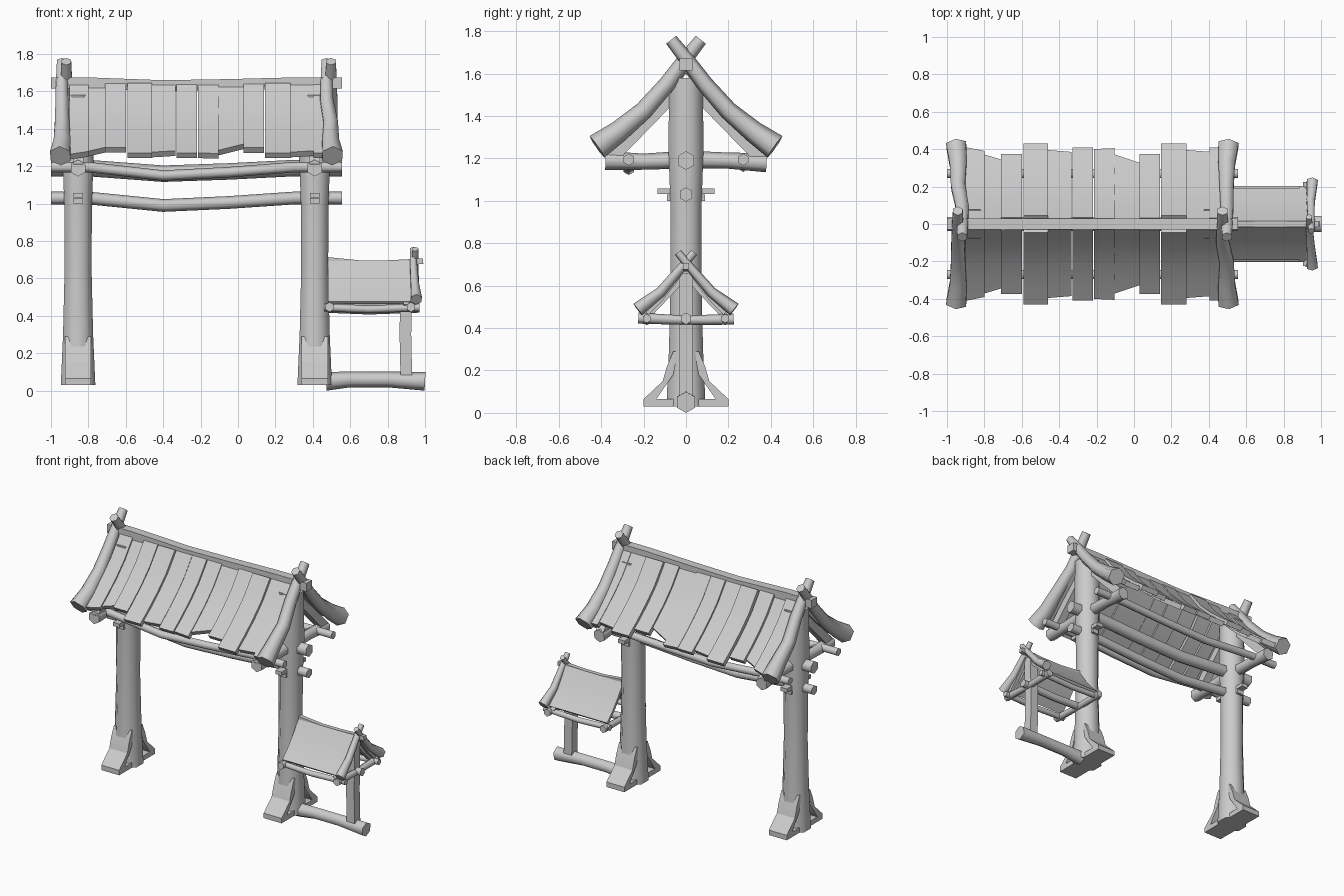
import bpy, bmesh, math
from mathutils import Vector

cube = bpy.data.objects.get("Cube")
if cube:
    bpy.data.objects.remove(cube, do_unlink=True)

wood = bpy.data.materials.new("grey wood")
wood.use_nodes = True
wood.diffuse_color = (0.6, 0.6, 0.6, 1)
wood.node_tree.nodes["Principled BSDF"].inputs["Base Color"].default_value = (0.6, 0.6, 0.6, 1)


def finish(bm, name, angle):
    bmesh.ops.recalc_face_normals(bm, faces=bm.faces)
    mesh = bpy.data.meshes.new(name)
    bm.to_mesh(mesh)
    bm.free()
    mesh.materials.append(wood)
    obj = bpy.data.objects.new(name, mesh)
    bpy.context.collection.objects.link(obj)
    bpy.ops.object.select_all(action='DESELECT')
    obj.select_set(True)
    bpy.context.view_layer.objects.active = obj
    bpy.ops.object.shade_smooth_by_angle(angle=math.radians(angle))
    return obj


def skin(bm, rings):
    """Join equal rings of points into a closed, capped body."""
    loops = [[bm.verts.new(p) for p in ring] for ring in rings]
    n = len(loops[0])
    for a, b in zip(loops, loops[1:]):
        for i in range(n):
            j = (i + 1) % n
            bm.faces.new((a[i], a[j], b[j], b[i]))
    bm.faces.new(loops[0])
    bm.faces.new(loops[-1])


def log(name, path, radii, sides=6, turn=0.0, angle=65):
    """Tapered log along a path, one corner facing up."""
    pts = [Vector(p) for p in path]
    if not isinstance(radii, (list, tuple)):
        radii = [radii] * len(pts)
    rings = []
    for i, p in enumerate(pts):
        t = (pts[min(i + 1, len(pts) - 1)] - pts[max(i - 1, 0)]).normalized()
        ref = Vector((0, 1, 0)) if abs(t.z) > 0.95 else Vector((0, 0, 1))
        side = t.cross(ref).normalized()
        up = side.cross(t)
        rings.append([p + radii[i] * (up * math.cos(a) + side * math.sin(a))
                      for a in (turn + math.tau * k / sides for k in range(sides))])
    bm = bmesh.new()
    skin(bm, rings)
    return finish(bm, name, angle)


def box(name, x, y, z):
    bm = bmesh.new()
    skin(bm, [[(x[0], a, c), (x[1], a, c), (x[1], b, c), (x[0], b, c)]
              for a, b, c in ((*y, z[0]), (*y, z[1]))])
    return finish(bm, name, 30)


def sheet(bm, profile, x0, x1, len0, len1, thick, side, lift=0.0):
    """Bent board hanging from the ridge; len0 and len1 are its reach at each edge."""
    rings = []
    for i, (y, z) in enumerate(profile):
        a = Vector(profile[max(i - 1, 0)])
        b = Vector(profile[min(i + 1, len(profile) - 1)])
        d = (b - a).normalized()
        n = Vector((-d.y, d.x))
        ring = []
        for x, reach, h in ((x0, len0, 0), (x1, len1, 0), (x1, len1, 1), (x0, len0, 1)):
            s = reach / profile[-1][0]
            drop = (s - 1) * y * d.y / d.x
            off = n * (lift + (h - 0.5) * thick)
            ring.append((x, side * (y * s + off.x), z + drop + off.y))
        rings.append(ring)
    skin(bm, rings)


# Gate posts with their feet, pegs, cross beams and rafters
foot = [(0.05, 0.03), (0.2, 0.03), (0.2, 0.065), (0.11, 0.15), (0.09, 0.22),
        (0.06, 0.29), (0.04, 0.29), (0.06, 0.18), (0.14, 0.065), (0.05, 0.065)]
for label, px in (("right", -0.855), ("left", 0.41)):
    log(f"{label}_post", [(px, 0, z) for z in (0.03, 0.3, 0.65, 1.0, 1.25, 1.58)],
        [0.1, 0.087, 0.078, 0.08, 0.09, 0.085], 8, math.pi / 8, 50)
    for side in (-1, 1):
        bm = bmesh.new()
        skin(bm, [[(px + dx, side * y, z) for y, z in foot] for dx in (-0.07, 0.07)])
        finish(bm, f"{label}_foot_brace", 30)
        log(f"{label}_rafter", [(px, 0, 1.56), (px, side * 0.36, 1.19)], 0.04, 4, math.pi / 4, 30)
    box(f"{label}_upper_peg", (px - 0.025, px + 0.025), (-0.135, 0.135), (1.032, 1.058))
    box(f"{label}_lower_peg", (px - 0.025, px + 0.025), (-0.09, 0.09), (1.0, 1.03))
    log(f"{label}_cross_beam", [(px, -0.38, 1.19), (px, -0.2, 1.185), (px, 0, 1.195),
                                (px, 0.2, 1.19), (px, 0.38, 1.18)],
        [0.045, 0.038, 0.042, 0.038, 0.045])


# Long beams sagging between the posts
def long_beam(name, y, z, sag, radius, sides=6, turn=0.0, angle=65):
    stations = ((-1, 0), (-0.8, 0), (-0.4, 1), (-0.05, 0.6), (0.3, 0), (0.555, 0))
    return log(name, [(x, y, z - sag * s) for x, s in stations], radius, sides, turn, angle)


long_beam("tie_beam", 0, 1.03, 0.04, 0.034)
long_beam("top_beam", 0, 1.19, 0.03, 0.044)
long_beam("front_purlin", -0.27, 1.195, 0.045, 0.028)
long_beam("back_purlin", 0.27, 1.195, 0.03, 0.028)
long_beam("ridge_beam", 0, 1.645, 0.015, 0.042, 4, math.pi / 4, 30)

# Main roof boards: left edge, right edge, reach at each edge, lift
slope = [(0.015, 1.625), (0.11, 1.5), (0.2, 1.41), (0.3, 1.325), (0.38, 1.265)]
boards = [(-0.9, -0.8, 0.4, 0.38, 0), (-0.81, -0.71, 0.37, 0.34, -0.01),
          (-0.71, -0.6, 0.36, 0.36, 0.008), (-0.59, -0.46, 0.41, 0.41, 0.018),
          (-0.46, -0.335, 0.385, 0.375, 0), (-0.33, -0.22, 0.395, 0.395, 0.005),
          (-0.215, -0.105, 0.39, 0.395, 0), (-0.105, 0.03, 0.365, 0.32, -0.006),
          (0.03, 0.14, 0.36, 0.36, 0.006), (0.145, 0.28, 0.41, 0.41, 0.018),
          (0.28, 0.41, 0.385, 0.375, 0), (0.405, 0.47, 0.395, 0.395, 0.004)]
for label, side in (("front", -1), ("back", 1)):
    bm = bmesh.new()
    for x0, x1, l0, l1, lift in boards:
        sheet(bm, slope, x0, x1, l0, l1, 0.035, side, lift)
    finish(bm, f"{label}_roof_boards", 30)

# Crossed gable logs at both roof ends
for label, gx in (("right", -0.94), ("left", 0.495)):
    for side in (-1, 1):
        k = 0.012 * side
        out = math.copysign(0.01, gx)
        log(f"{label}_gable_log",
            [(gx + out, side * 0.42, 1.255), (gx, side * 0.32, 1.325), (gx, side * 0.2, 1.425),
             (gx - out + k, side * 0.09, 1.55), (gx - out + k, side * 0.0, 1.672),
             (gx - out + k, side * -0.07, 1.76)],
            [0.062, 0.052, 0.044, 0.04, 0.035, 0.03])

# Small side shelter: base log, post, frame and roof
log("shelter_base_log", [(0.47, 0, 0.05), (0.6, 0, 0.06), (0.8, 0, 0.06), (1.0, 0, 0.05)],
    [0.05, 0.042, 0.042, 0.05])
log("shelter_post", [(0.9, 0, 0.07), (0.895, 0, 0.3), (0.9, 0, 0.66)], 0.044, 4, math.pi / 4, 30)
log("shelter_ridge", [(0.47, 0, 0.7), (0.65, 0, 0.682), (0.8, 0, 0.682), (0.99, 0, 0.692)],
    0.021, 4, math.pi / 4, 30)
for name, y, r in (("front_purlin", -0.185, 0.021), ("middle_beam", 0, 0.028),
                   ("back_purlin", 0.185, 0.021)):
    log(f"shelter_{name}", [(0.46, y, 0.445), (0.7, y, 0.435), (0.97, y, 0.445)], r)
for x in (0.49, 0.925):
    log("shelter_cross_beam", [(x, -0.225, 0.447), (x, 0, 0.437), (x, 0.225, 0.442)],
        [0.026, 0.022, 0.026])
small_slope = [(0.005, 0.69), (0.06, 0.61), (0.12, 0.535), (0.185, 0.47)]
for label, side in (("front", -1), ("back", 1)):
    bm = bmesh.new()
    sheet(bm, small_slope, 0.48, 0.94, 0.185, 0.185, 0.02, side)
    finish(bm, f"shelter_{label}_roof", 40)
    log("shelter_rafter", [(0.9, 0, 0.65), (0.9, side * 0.19, 0.45)], 0.022, 4, math.pi / 4, 30)
    k = 0.006 * side
    log("shelter_gable_log",
        [(0.953, side * 0.228, 0.488), (0.945, side * 0.12, 0.57),
         (0.942 + k, side * 0.0, 0.71), (0.942 + k, side * -0.038, 0.757)],
        [0.034, 0.025, 0.02, 0.018])
